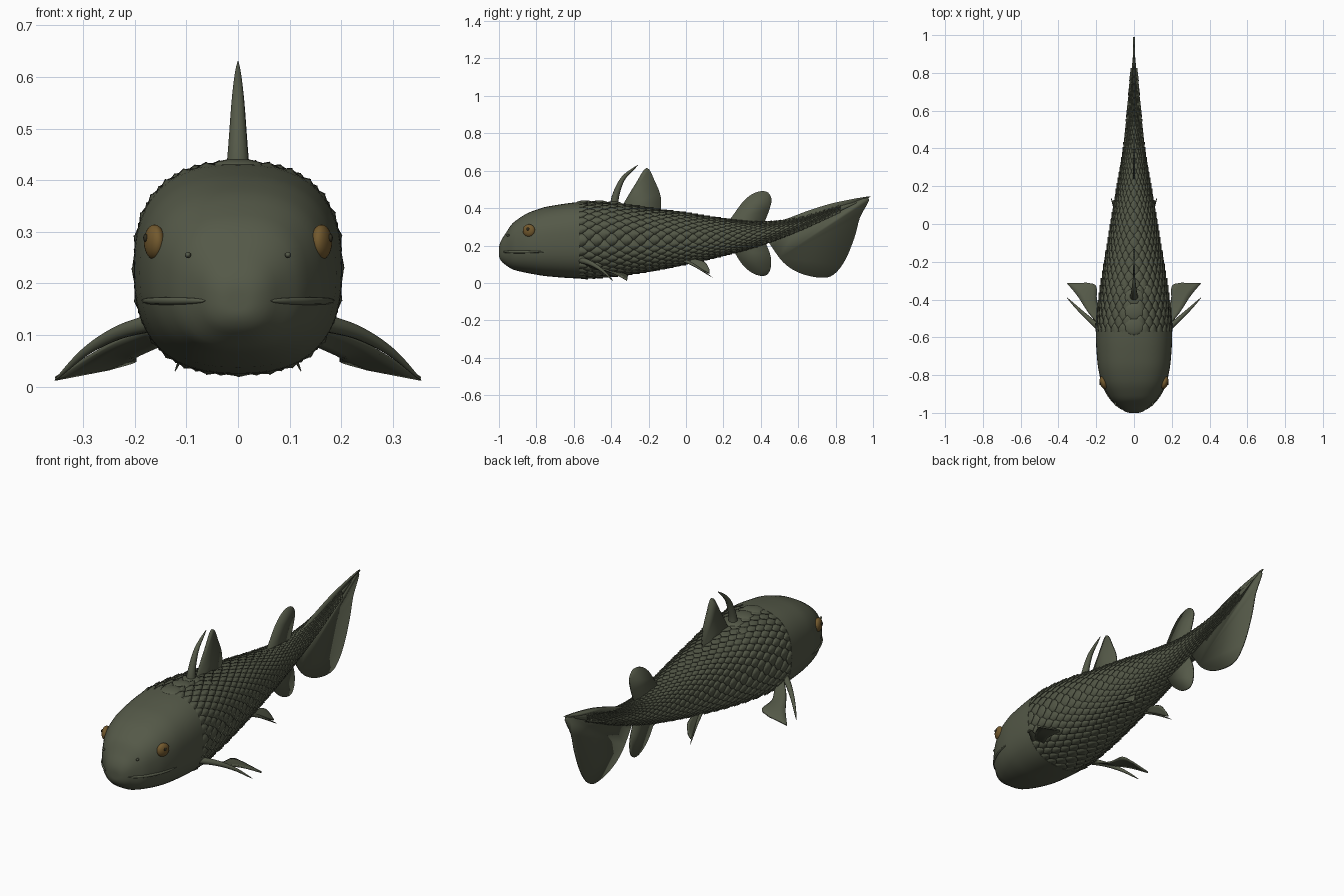
import bpy, bmesh, math
from mathutils import Vector

cube = bpy.data.objects.get("Cube")
if cube:
    bpy.data.objects.remove(cube, do_unlink=True)


def material(name, rgb):
    m = bpy.data.materials.new(name)
    m.use_nodes = True
    m.diffuse_color = (*rgb, 1)
    m.node_tree.nodes["Principled BSDF"].inputs["Base Color"].default_value = (*rgb, 1)
    return m


olive = material("olive skin", (.09, .1, .065))
amber = material("amber eye", (.17, .1, .027))
dark = material("dark pupil", (.03, .027, .015))

# Body stations: y, bottom, top, half width
STATIONS = [(-1, .15, .18, .015), (-.98, .11, .24, .065), (-.93, .075, .315, .12),
            (-.85, .055, .37, .165), (-.75, .038, .405, .19), (-.57, .026, .43, .2),
            (-.4, .035, .427, .185), (-.2, .062, .4, .155), (0, .1, .375, .123),
            (.2, .145, .345, .09), (.4, .2, .328, .058), (.6, .275, .35, .037),
            (.8, .365, .41, .02), (.98, .452, .461, .004)]
NOSE, GILL, TAIL = -1, -.57, .98
POWER = 2.5


def spline(points, t):
    """Catmull-Rom through points, t counted in segments."""
    i = min(int(t), len(points) - 2)
    f = t - i
    b, c = Vector(points[i]), Vector(points[i + 1])
    a = Vector(points[i - 1]) if i else 2 * b - c
    d = Vector(points[i + 2]) if i + 2 < len(points) else 2 * c - b
    return b + .5 * f * (c - a + f * (2 * a - 5 * b + 4 * c - d + f * (3 * (b - c) + d - a)))


def smooth_path(points, steps=6):
    n = (len(points) - 1) * steps
    return [spline(points, k / steps) for k in range(n + 1)]


def section(y):
    """Centre height, half height and half width of the body at y."""
    for i in range(len(STATIONS) - 1):
        a, b = STATIONS[i], STATIONS[i + 1]
        if y <= b[0]:
            break
    f = max(0, min(1, (y - a[0]) / (b[0] - a[0])))
    if i == 0:
        f = math.sqrt(f)
    s = spline([Vector(p[1:]) for p in STATIONS], i + f)
    return (s[0] + s[1]) / 2, (s[1] - s[0]) / 2, s[2]


def surface(y, angle, lift=0):
    """Point on the rounded-square body section, angle from the top."""
    mid, high, wide = section(y)
    s, c = math.sin(angle), math.cos(angle)
    e = 2 / POWER
    x = math.copysign(abs(s) ** e, s) * max(wide + lift, .001)
    z = math.copysign(abs(c) ** e, c) * max(high + lift, .001)
    return Vector((x, y, mid + z))


def side_x(y, z):
    mid, high, wide = section(y)
    return wide * max(0, 1 - abs((z - mid) / high) ** POWER) ** (1 / POWER)


def finish(name, bm, mat, angle=40, thick=0):
    bmesh.ops.recalc_face_normals(bm, faces=bm.faces)
    me = bpy.data.meshes.new(name)
    bm.to_mesh(me)
    bm.free()
    ob = bpy.data.objects.new(name, me)
    bpy.context.collection.objects.link(ob)
    me.materials.append(mat)
    bpy.ops.object.select_all(action='DESELECT')
    ob.select_set(True)
    bpy.context.view_layer.objects.active = ob
    bpy.ops.object.shade_smooth_by_angle(angle=math.radians(angle))
    if thick:
        mod = ob.modifiers.new("thickness", 'SOLIDIFY')
        mod.thickness = thick
        mod.offset = 0
    return ob


def loft(name, rings, mat, angle=40):
    bm = bmesh.new()
    rows = [[bm.verts.new(p) for p in r] for r in rings]
    n = len(rows[0])
    for a, b in zip(rows, rows[1:]):
        for k in range(n):
            bm.faces.new((a[k], a[(k + 1) % n], b[(k + 1) % n], b[k]))
    for r in (rows[0], rows[-1]):
        bm.faces.new(r)
    return finish(name, bm, mat, angle)


def tube(name, path, radius, mat, sides=10, blunt=False):
    """Tapered spine, or a lens-like strip thinning at both ends."""
    pts = smooth_path(path)
    rings = []
    for i, p in enumerate(pts):
        t = i / (len(pts) - 1)
        r = radius * (math.sin(math.pi * t) ** .5 if blunt and 0 < t < 1
                      else 0 if blunt else (1 - t) ** .7) + .0008
        d = (pts[min(i + 1, len(pts) - 1)] - pts[max(i - 1, 0)]).normalized()
        u = d.cross(Vector((0, .3, 1)) if blunt else Vector((.2, -1, .4))).normalized()
        v = d.cross(u)
        rings.append([p + r * (u * math.cos(a) + v * math.sin(a))
                      for a in (math.tau * k / sides for k in range(sides))])
    return loft(name, rings, mat, 60)


def flat_fin(name, outline):
    bm = bmesh.new()
    bm.faces.new([bm.verts.new((0, p.x, p.y)) for p in smooth_path(outline, 4)])
    return finish(name, bm, olive, 40, .008)


def web(name, lead, trail):
    """Ruled membrane between a leading and a trailing edge."""
    bm = bmesh.new()
    rows = [[bm.verts.new(a.lerp(b, k / 4)) for k in range(5)]
            for a, b in zip(smooth_path(lead, 5), smooth_path(trail, 5))]
    for a, b in zip(rows, rows[1:]):
        for k in range(4):
            bm.faces.new((a[k], a[k + 1], b[k + 1], b[k]))
    return finish(name, bm, olive, 50, .008)


def ball(name, place, scale, mat, turn=0):
    bm = bmesh.new()
    bmesh.ops.create_uvsphere(bm, u_segments=20, v_segments=12, radius=1)
    ob = finish(name, bm, mat, 60)
    ob.location, ob.scale, ob.rotation_euler.z = place, scale, turn
    return ob


# Smooth head and the body core beneath the scales
def body_rings(start, end, count, lift, ease):
    return [[surface(start + (end - start) * (k / count) ** ease, math.tau * j / 48, lift)
             for j in range(48)] for k in range(count + 1)]


loft("head", body_rings(NOSE, GILL, 24, .002, 2), olive, 60)
loft("body_core", body_rings(GILL - .01, TAIL, 40, -.006, 1), olive, 60)

# Staggered overlapping scales
AROUND = 28
SHAPE = [(0, .4), (.3, .52), (.55, .5), (.8, .28), (1, .03)]
bm = bmesh.new()
y, row = GILL - .03, 0
while y < .8:
    size = .035 + .2 * section(y)[2]
    for j in range(AROUND):
        mid = (j + row % 2 / 2) * math.tau / AROUND
        grid = []
        for u, w in SHAPE:
            yy = y + u * size
            grid.append([bm.verts.new(surface(yy, mid + s * w * 1.1 * math.tau / AROUND,
                                              -.006 + size * (.13 * u + .04 * (s == 0))))
                         for s in (-1, 0, 1)])
        for a, b in zip(grid, grid[1:]):
            for k in range(2):
                bm.faces.new((a[k], a[k + 1], b[k + 1], b[k]))
    y += size * .55
    row += 1
finish("scales", bm, olive, 50, .003)

# Rounded plates along the nape
for k in range(3):
    py = -.54 + .075 * k
    ball("nape_plate", (0, py, section(py)[0] + section(py)[1] - .006), (.052, .05, .016), olive)
    for side in (-1, 1):
        ball("nape_side_plate", (side * .06, py + .03, .413 - .004 * k), (.035, .045, .014), olive)

# Dorsal spine and the median fins
tube("dorsal_spine", [(0, -.385, .4), (0, -.375, .47), (0, -.335, .56), (0, -.258, .63)], .024, olive)
flat_fin("first_dorsal_fin", [(-.34, .39), (-.33, .43), (-.27, .53), (-.21, .615), (-.165, .54),
                              (-.135, .46), (-.135, .37)])
flat_fin("second_dorsal_fin", [(.22, .32), (.25, .36), (.31, .44), (.37, .483), (.43, .488),
                               (.457, .45), (.445, .39), (.41, .3)])
flat_fin("anal_fin", [(.25, .18), (.3, .1), (.36, .05), (.42, .038), (.45, .07), (.453, .14),
                      (.42, .23)])
flat_fin("tail_fin", [(.44, .22), (.52, .11), (.61, .052), (.72, .028), (.79, .045), (.85, .12),
                      (.9, .24), (.93, .35), (.975, .455), (.8, .39), (.6, .31)])
flat_fin("tail_upper_fin", [(.42, .31), (.53, .34), (.65, .385), (.8, .43), (.99, .462),
                            (.8, .39), (.6, .31)])

# Paired fins, eyes, nostrils and lips
for label, s in (("left", 1), ("right", -1)):
    def flip(points):
        return [(s * p[0], p[1], p[2]) for p in points]

    tube(label + "_pectoral_spine",
         flip([(.16, -.57, .125), (.23, -.51, .105), (.295, -.45, .068), (.355, -.39, .012)]), .017, olive)
    web(label + "_pectoral_fin",
        flip([(.17, -.55, .115), (.24, -.47, .085), (.3, -.38, .05), (.354, -.315, .015)]),
        flip([(.15, -.51, .08), (.195, -.42, .06), (.2, -.33, .05), (.25, -.312, .035)]))
    tube(label + "_pelvic_spine",
         flip([(.075, -.02, .125), (.095, .05, .09), (.122, .14, .03)]), .009, olive)
    web(label + "_pelvic_fin",
        flip([(.075, -.01, .12), (.095, .06, .085), (.115, .125, .05)]),
        flip([(.065, .03, .13), (.08, .1, .11), (.1, .125, .07)]))
    ex = side_x(-.84, .28)
    ball(label + "_eye", (s * (ex + .001), -.84, .28), (.019, .034, .034), amber, s * -.3)
    ball(label + "_pupil", (s * (ex + .018), -.845, .288), (.005, .008, .008), dark)
    ball(label + "_nostril", (s * .097, -.953, .255), (.006, .01, .006), olive)
    tube(label + "_lip", flip([(side_x(v, .166) + .001, v, .166)
                               for v in (-.982, -.95, -.9, -.83, -.755)]), .007, olive, 8, True)
